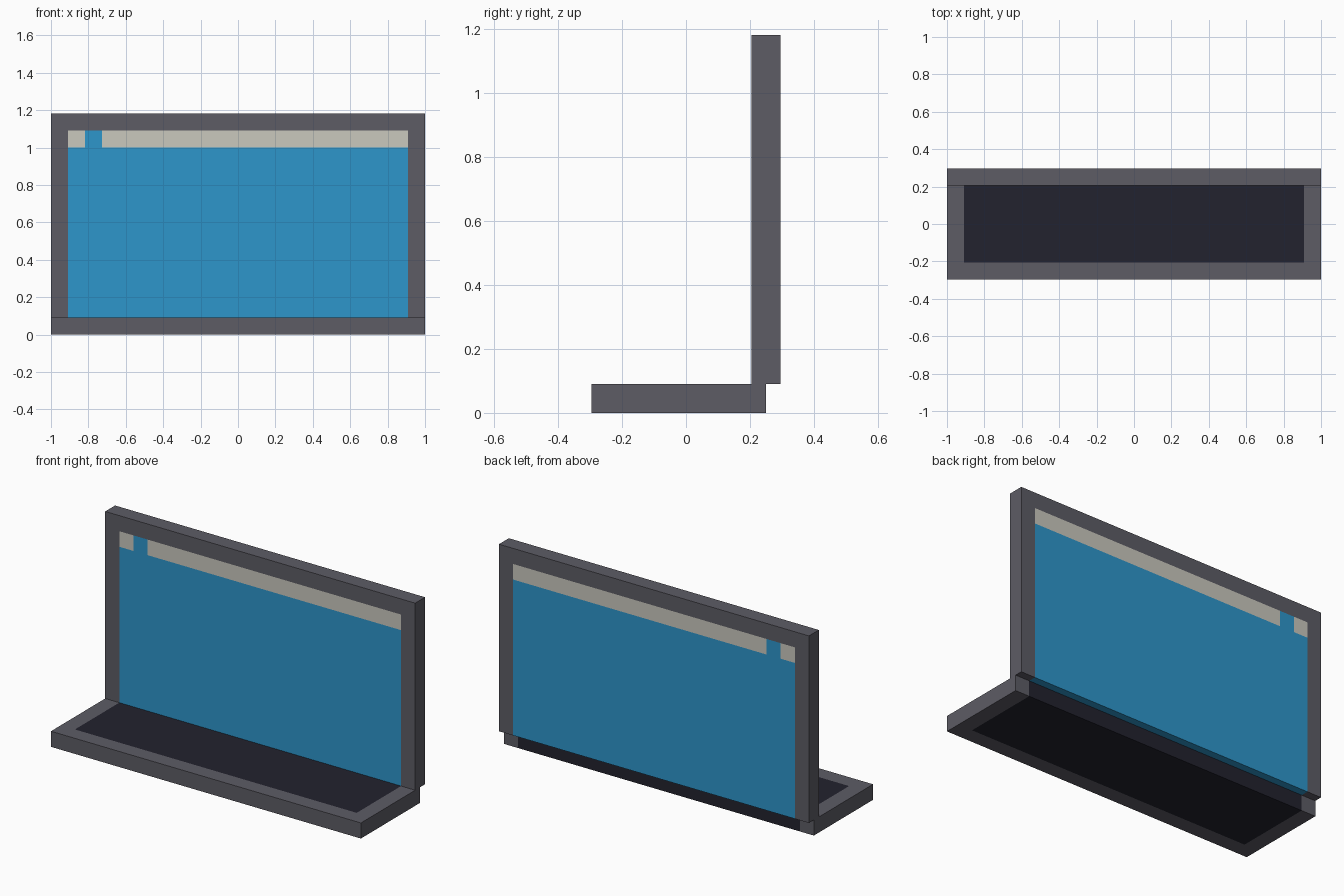
import bpy

if "Cube" in bpy.data.objects:
    bpy.data.objects.remove(bpy.data.objects["Cube"])

U = 1 / 11            # one block of the model's grid
Y0 = -3.25 * U        # front edge of the base


def srgb(r, g, b):
    f = lambda c: c / 12.92 if c <= 0.04045 else ((c + 0.055) / 1.055) ** 2.4
    return (f(r / 255), f(g / 255), f(b / 255), 1)


def material(name, rgb):
    m = bpy.data.materials.new(name)
    m.diffuse_color = srgb(*rgb)
    m.use_nodes = True
    m.node_tree.nodes["Principled BSDF"].inputs["Base Color"].default_value = m.diffuse_color
    return m


grey = material("casing grey", (93, 92, 101))
dark = material("keyboard black", (34, 34, 46))
blue = material("screen blue", (45, 150, 203))
cream = material("taskbar cream", (202, 200, 190))


def box(name, x, y, z, mat):
    """Box from (min, max) ranges given in blocks; y counts from the base front."""
    bpy.ops.mesh.primitive_cube_add(size=1)
    o = bpy.context.object
    o.name = name
    o.location = (sum(x) / 2 * U, Y0 + sum(y) / 2 * U, sum(z) / 2 * U)
    o.scale = [(r[1] - r[0]) * U for r in (x, y, z)]
    bpy.ops.object.transform_apply(location=True, rotation=False, scale=True)
    o.data.materials.append(mat)
    return o


# Base: front rim, side rims and the keyboard slab between them
box("base_front_rim", (-11, 11), (0, 1), (0, 1), grey)
for side, a, b in (("left", -11, -10), ("right", 10, 11)):
    box(f"base_{side}_rim", (a, b), (1, 6), (0, 1), grey)
box("keyboard", (-10, 10), (1, 6), (0, 1), dark)

# Lid: frame posts and top rail, half a block behind the base edge
lid = (5.5, 6.5)
for side, a, b in (("left", -11, -10), ("right", 10, 11)):
    box(f"screen_{side}_post", (a, b), lid, (1, 12), grey)
box("screen_top_rail", (-11, 11), lid, (12, 13), grey)

# Screen and the bar along its top with one blue tab
box("screen", (-10, 10), lid, (1, 11), blue)
box("bar_end", (-10, -9), lid, (11, 12), cream)
box("bar_tab", (-9, -8), lid, (11, 12), blue)
box("bar_main", (-8, 10), lid, (11, 12), cream)
